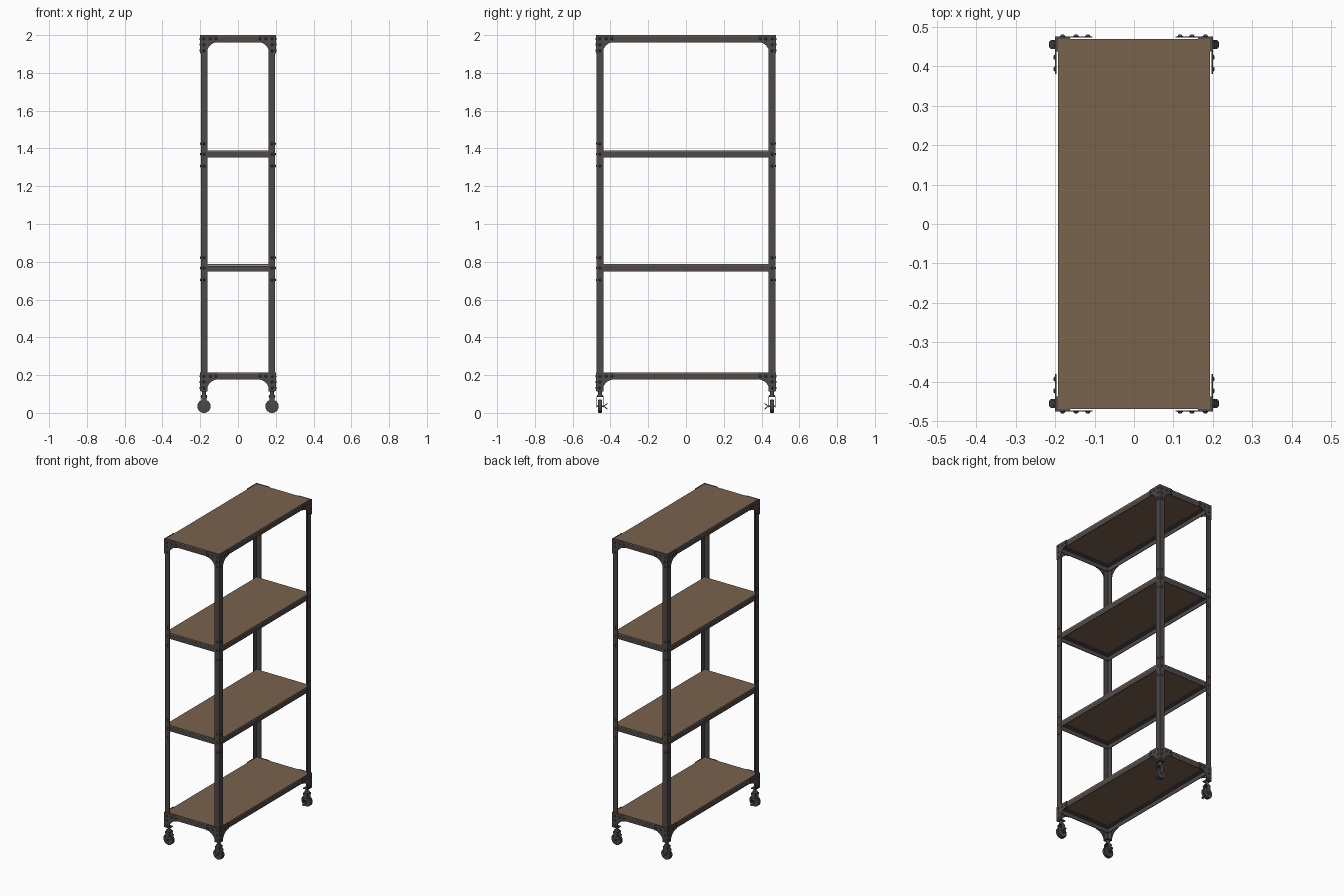
import bpy, bmesh, math
from mathutils import Matrix, Vector

if "Cube" in bpy.data.objects:
    bpy.data.objects.remove(bpy.data.objects["Cube"])


def material(name, rgb):
    m = bpy.data.materials.new(name)
    m.diffuse_color = (*rgb, 1)
    m.use_nodes = True
    m.node_tree.nodes["Principled BSDF"].inputs["Base Color"].default_value = m.diffuse_color
    return m


METAL = material("dark_steel", (0.075, 0.067, 0.065))
WOOD = material("brown_wood", (0.19, 0.125, 0.075))
WHEEL = material("wheel_grey", (0.065, 0.063, 0.063))

X, Y = 0.197, 0.473          # outer corner of the posts
T, W = 0.004, 0.035          # steel thickness and flange width
SHELVES = (0.214, 0.787, 1.39, 2.0)


def prism(bm, pts, axis, a, b):
    """Extrude a 2D outline along an axis; pts are the other two coordinates."""
    def place(p, t):
        c = list(p)
        c.insert("xyz".index(axis), t)
        return bm.verts.new(c)
    lo = [place(p, a) for p in pts]
    hi = [place(p, b) for p in pts]
    bm.faces.new(lo)
    bm.faces.new(hi[::-1])
    n = len(pts)
    for i in range(n):
        bm.faces.new((lo[i], hi[i], hi[(i + 1) % n], lo[(i + 1) % n]))


def box(bm, x0, x1, y0, y1, z0, z1):
    prism(bm, [(x0, y0), (x1, y0), (x1, y1), (x0, y1)], "z", z0, z1)


def cyl(bm, center, direction, r1, r2, depth, seg=24):
    rot = Vector((0, 0, 1)).rotation_difference(Vector(direction)).to_matrix().to_4x4()
    bmesh.ops.create_cone(bm, cap_ends=True, segments=seg, radius1=r1, radius2=r2,
                          depth=depth, matrix=Matrix.Translation(center) @ rot)


def finish(name, bm, mat, mx=True, my=True):
    """Turn the bmesh into an object, mirrored to the other corners."""
    bmesh.ops.recalc_face_normals(bm, faces=bm.faces)
    for f in bm.faces:
        f.smooth = True
    me = bpy.data.meshes.new(name)
    bm.to_mesh(me)
    bm.free()
    me.set_sharp_from_angle(angle=math.radians(35))
    me.materials.append(mat)
    ob = bpy.data.objects.new(name, me)
    bpy.context.collection.objects.link(ob)
    if mx or my:
        mod = ob.modifiers.new("mirror", "MIRROR")
        mod.use_axis = (mx, my, False)
        mod.use_mirror_merge = False
    return ob


def ell(a, b, h=W, w=W):
    """L profile with its outer corner at (a, b), opening towards the origin."""
    return [(a, b), (a - w, b), (a - w, b - T), (a - T, b - T), (a - T, b - h), (a, b - h)]


# corner posts
bm = bmesh.new()
prism(bm, ell(X, Y), "z", 0.118, 1.997)
finish("corner_posts", bm, METAL)

# shelf boards and the angle beams under them
for i, top in enumerate(SHELVES):
    x, y, z = X - T, Y - T, top - 0.008
    bm = bmesh.new()
    box(bm, -x, x, -y, y, z, top)
    finish(f"shelf_board_{i + 1}", bm, WOOD, False, False)
    bm = bmesh.new()
    prism(bm, ell(x, z, 0.03, 0.03), "y", -y, y)
    finish(f"shelf_side_beams_{i + 1}", bm, METAL, True, False)
    bm = bmesh.new()
    prism(bm, ell(y, z - 0.0005, 0.03, 0.03), "x", -x, x)
    finish(f"shelf_end_beams_{i + 1}", bm, METAL, False, True)

# curved corner gussets at the top and bottom shelves
outline = [(0, 0), (0.095, 0)]
for k in range(11):
    a = math.pi / 2 * k / 10
    outline.append((0.095 - 0.06 * math.sin(a), 0.097 - 0.06 * math.cos(a)))
outline.append((0, 0.097))
P = 0.003
for label, top in (("bottom", SHELVES[0]), ("top", SHELVES[3])):
    bm = bmesh.new()
    prism(bm, [(Y + P - u, top - v) for u, v in outline], "x", X, X + P)
    prism(bm, [(X + P - u, top - v) for u, v in outline], "y", Y, Y + P)
    finish(f"{label}_gussets", bm, METAL)

# bolt heads on gussets and at the middle shelves
bm = bmesh.new()


def bolt(u, z, off):
    d = 0.004
    cyl(bm, (X + off + d / 2, Y - u, z), (1, 0, 0), 0.007, 0.004, d, 12)
    cyl(bm, (X - u, Y + off + d / 2, z), (0, 1, 0), 0.007, 0.004, d, 12)


for top in (SHELVES[0], SHELVES[3]):
    for u, v in ((0.016, 0.02), (0.016, 0.05), (0.016, 0.082), (0.05, 0.02), (0.08, 0.02)):
        bolt(u, top - v, P)
for top in SHELVES[1:3]:
    for dz in (0.035, -0.02, -0.083):
        bolt(0.017, top + dz, 0)
finish("bolts", bm, METAL)

# casters: mount plate, stem, swivel cap, fork and axle
cx, cy, r = 0.18, 0.455, 0.035
bm = bmesh.new()
box(bm, X - W, X, Y - W, Y, 0.114, 0.119)
cyl(bm, (cx, cy, 0.102), (0, 0, 1), 0.010, 0.010, 0.028)
cyl(bm, (cx, cy, 0.091), (0, 0, 1), 0.018, 0.015, 0.010)
for s in (-1, 1):
    y0 = cy + s * 0.0165
    arm = [(cx - 0.008, 0.028), (cx + 0.008, 0.028), (cx + 0.011, 0.045),
           (cx + 0.016, 0.088), (cx - 0.016, 0.088), (cx - 0.011, 0.045)]
    prism(bm, arm, "y", y0 - 0.0015, y0 + 0.0015)
box(bm, cx - 0.016, cx + 0.016, cy - 0.018, cy + 0.018, 0.085, 0.088)
cyl(bm, (cx, cy - 0.002, r), (0, 1, 0), 0.005, 0.005, 0.044, 16)
finish("caster_forks", bm, METAL)

# wheels with bevelled rims
bm = bmesh.new()
cyl(bm, (cx, cy, r), (0, 1, 0), r, r, 0.022, 40)
rim = [e for e in bm.edges if any(len(f.verts) > 4 for f in e.link_faces)]
bmesh.ops.bevel(bm, geom=rim, offset=0.003, segments=2, affect="EDGES")
finish("caster_wheels", bm, WHEEL)

# wing-shaped brake levers on the inner side of each wheel
bm = bmesh.new()
y0 = cy - 0.020
for s in (-1, 1):
    blade = [(y0, r - 0.003), (y0, r + 0.003), (y0 - 0.02, r + s * 0.016 + 0.003),
             (y0 - 0.02, r + s * 0.016 - 0.003)]
    prism(bm, blade, "x", cx - 0.007, cx + 0.007)
finish("brake_levers", bm, METAL)
